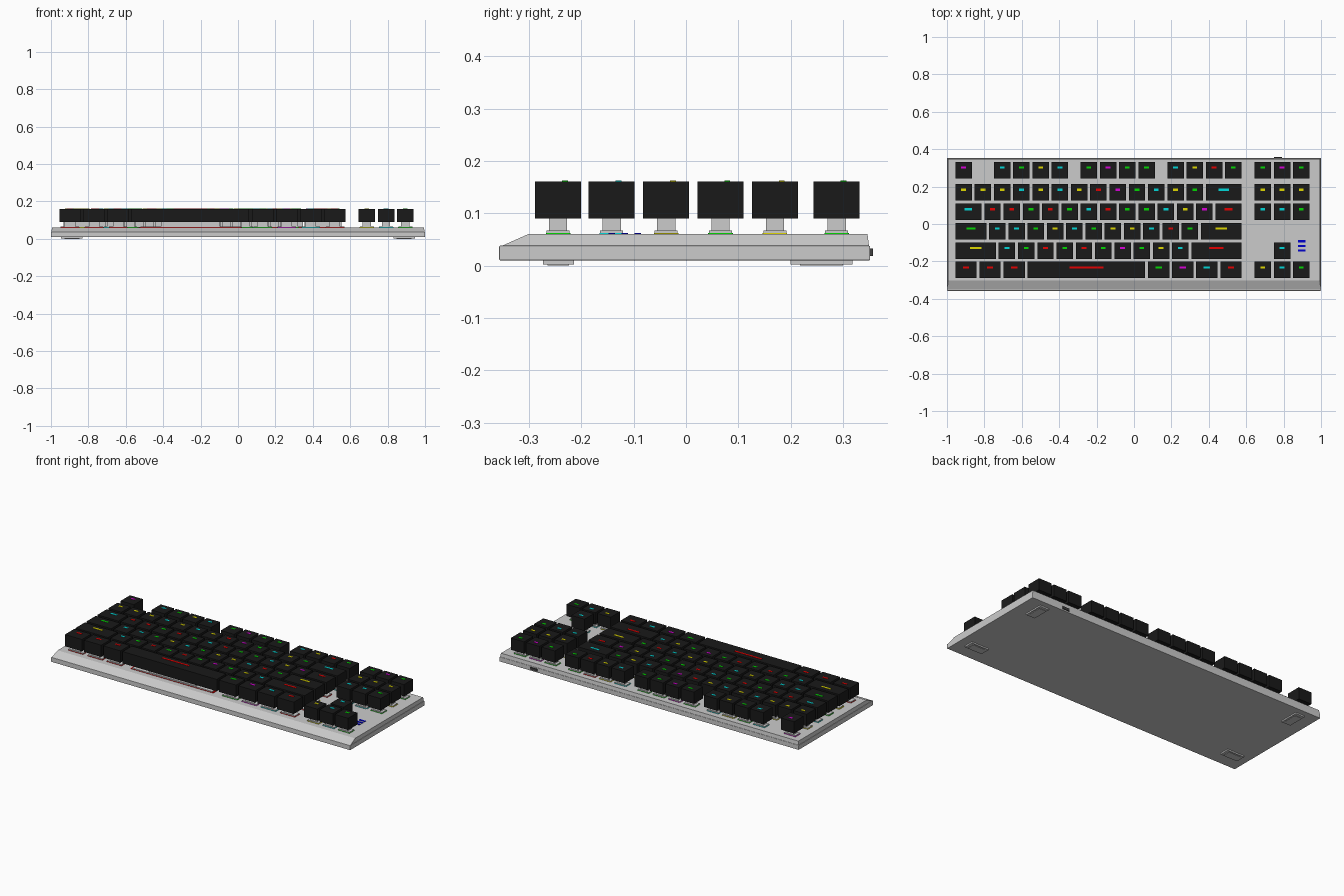
import bpy, bmesh
from mathutils import Matrix, Vector

if "Cube" in bpy.data.objects:
    bpy.data.objects.remove(bpy.data.objects["Cube"])

U, GAP = 0.103, 0.015          # key pitch and gap
X0, XNAV = -0.9625, 0.637      # left edges of the two key blocks
ROW_Y = [0.288, 0.17, 0.066, -0.038, -0.142, -0.2445]
COLORS = {'R': ('red', (0.8, 0, 0, 1)), 'G': ('green', (0, 0.7, 0, 1)),
          'C': ('cyan', (0, 0.7, 0.7, 1)), 'M': ('magenta', (0.7, 0, 0.7, 1)),
          'Y': ('yellow', (0.75, 0.7, 0, 1))}


def material(name, col):
    m = bpy.data.materials.new(name)
    m.diffuse_color = col
    m.use_nodes = True
    m.node_tree.nodes["Principled BSDF"].inputs["Base Color"].default_value = m.diffuse_color
    return m


def box(bm, x, y, z0, z1, w, d, top=1.0):
    """Box centred on x, y; top scales the upper face."""
    vs = bmesh.ops.create_cube(bm, size=1)['verts']
    for v in vs:
        s = top if v.co.z > 0 else 1.0
        v.co = Vector((x + v.co.x * w * s, y + v.co.y * d * s,
                       z1 if v.co.z > 0 else z0))


def finish(bm, name, mat=None, bevel=0):
    bmesh.ops.recalc_face_normals(bm, faces=bm.faces)
    me = bpy.data.meshes.new(name)
    bm.to_mesh(me)
    bm.free()
    ob = bpy.data.objects.new(name, me)
    bpy.context.collection.objects.link(ob)
    if mat:
        me.materials.append(mat)
    if bevel:
        b = ob.modifiers.new('bevel', 'BEVEL')
        b.width, b.segments = bevel, 2
    return ob


# Key layout: (x centre, y, width, colour letter)
widths = [
    [1] + [-1] + [1] * 4 + [-0.5] + [1] * 4 + [-0.5] + [1] * 4,
    [1] * 13 + [2],
    [1.5] + [1] * 12 + [1.5],
    [1.75] + [1] * 11 + [2.25],
    [2.25] + [1] * 10 + [2.75],
    [1.25] * 3 + [6.25] + [1.25] * 4,
]
main_cols = ['MCGYCGMGGCYRG', 'YYYCYCYRMGCYGC', 'CRRGRGCRGGCYMR',
             'GCCGYCGYYCRGY', 'YCGRGRGMGYCR', 'RRRRGMCR']
nav_cols = ['GMG', 'YYY', 'CCG', '   ', ' C ', 'YCG']
keys = []
for y, row, cols, nav in zip(ROW_Y, widths, main_cols, nav_cols):
    x, letters = X0, iter(cols)
    for w in row:
        if w > 0:
            keys.append((x + w * U / 2, y, w * U - GAP, next(letters)))
        x += abs(w) * U
    for i, c in enumerate(nav):
        if c != ' ':
            keys.append((XNAV + (i + 0.5) * U, y, U - GAP, c))

# Lower case tray
bm = bmesh.new()
box(bm, 0, -0.0025, 0.010, 0.038, 2.0, 0.709)
finish(bm, 'case_tray', bevel=0.002)

# Top plate with sloped front lip
bm = bmesh.new()
prof = [(-0.356, 0.036), (0.350, 0.036), (0.347, 0.060), (-0.302, 0.060)]
ends = [[bm.verts.new((s * (0.998 if z < 0.05 else 0.994), y, z)) for y, z in prof]
        for s in (-1, 1)]
for e in ends:
    bm.faces.new(e)
for i in range(4):
    j = (i + 1) % 4
    bm.faces.new((ends[0][i], ends[0][j], ends[1][j], ends[1][i]))
finish(bm, 'top_plate')

# Cable port on the back edge
bm = bmesh.new()
box(bm, 0.77, 0.3485, 0.018, 0.033, 0.045, 0.017)
finish(bm, 'cable_port', material('port_dark', (0.05, 0.05, 0.05, 1)))

# Feet: wide ones in front, long ones at the back
bm = bmesh.new()
for s in (-1, 1):
    for y, w, d in ((-0.244, 0.115, 0.059), (0.259, 0.06, 0.118)):
        box(bm, s * 0.888, y, 0.002, 0.012, w, d)
        box(bm, s * 0.888, y, 0.0, 0.004, w * 0.7, d * 0.7)
finish(bm, 'feet')

# Keycaps
bm = bmesh.new()
for x, y, w, c in keys:
    box(bm, x, y, 0.09, 0.161, w, 0.088)
finish(bm, 'keycaps', material('key_black', (0.01, 0.01, 0.01, 1)))

# Switch stems and their flanges
bm = bmesh.new()
for x, y, w, c in keys:
    box(bm, x, y, 0.066, 0.092, w * 0.5, 0.035)
    box(bm, x, y, 0.062, 0.067, w * 0.85, 0.044)
finish(bm, 'switch_stems')

# Coloured key marks and the matching glow strips under each switch
for letter, (name, col) in COLORS.items():
    mat = material('light_' + name, col)
    marks, glow = bmesh.new(), bmesh.new()
    for x, y, w, c in keys:
        if c == letter:
            box(marks, x, y + 0.013, 0.159, 0.1625, w * 0.29, 0.011)
            box(glow, x, y, 0.059, 0.0625, w * 0.88, 0.047)
    finish(marks, 'key_marks_' + name, mat)
    finish(glow, 'glow_strips_' + name, mat)

# Three status lights beside the arrow keys
bm = bmesh.new()
for y in (-0.092, -0.117, -0.142):
    box(bm, 0.896, y, 0.058, 0.0625, 0.04, 0.012)
finish(bm, 'status_lights', material('light_blue', (0.0, 0.0, 0.6, 1)))
